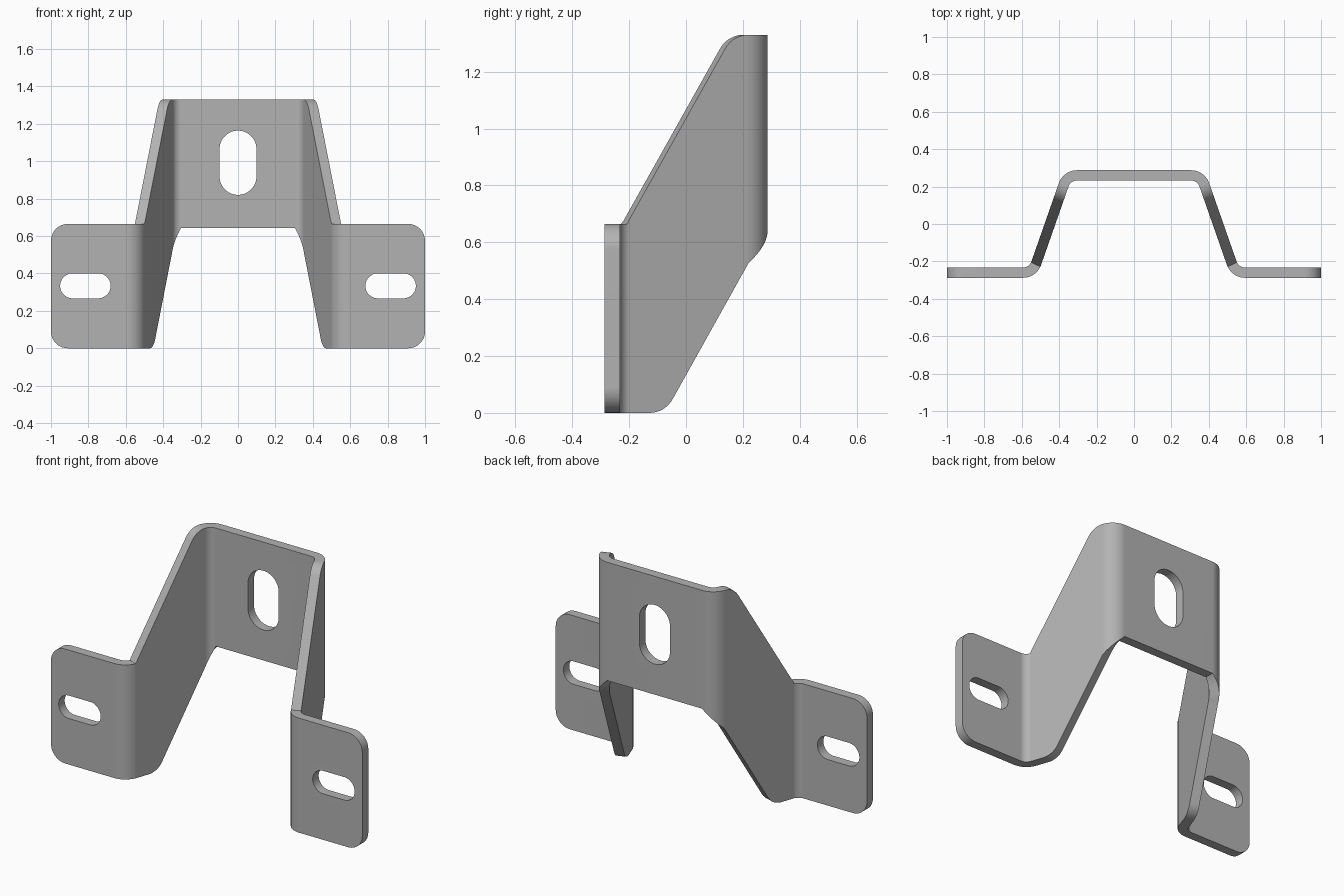
import bpy, bmesh, math
from mathutils import Vector

if "Cube" in bpy.data.objects:
    bpy.data.objects.remove(bpy.data.objects["Cube"], do_unlink=True)

THICK, BEND_R, HEIGHT, TAB_H = 0.055, 0.075, 1.33, 0.665
BEND = math.atan2(1, 0.35)
ARC = BEND_R * BEND
BACK, WEB = 0.305, 0.4446
TAIL = 1 - BACK - 2 * BEND_R * math.sin(BEND) - WEB * math.cos(BEND)
# Half of the bent strip, from the middle of the back: (length, turn)
SEGMENTS = [(BACK, 0), (ARC, -BEND), (WEB, 0), (ARC, BEND), (TAIL, 0)]
END = sum(length for length, turn in SEGMENTS)


def path_point(s):
    """Centre point and heading of the strip at distance s."""
    p, a = Vector((0, 0.26)), 0.0
    for length, turn in SEGMENTS:
        d = min(s, length)
        t = turn * d / length
        chord = d if abs(t) < 1e-6 else d * math.sin(t / 2) / (t / 2)
        p += chord * Vector((math.cos(a + t / 2), math.sin(a + t / 2)))
        a += t
        s -= d
        if s <= 1e-7:
            break
    return p, a


def web_s(y):
    """Distance along the strip at depth y on the slanted side."""
    start = BACK + ARC
    return start + (path_point(start)[0].y - y) / math.sin(BEND)


def fillet(corners, steps=8):
    """Polyline whose corners (s, z, radius) are rounded."""
    out = [Vector(corners[0][:2])]
    for a, b, c in zip(corners, corners[1:], corners[2:]):
        p = Vector(b[:2])
        if b[2] == 0:
            out.append(p)
            continue
        u, v = (Vector(a[:2]) - p).normalized(), (Vector(c[:2]) - p).normalized()
        half = u.angle(v) / 2
        centre = p + (u + v).normalized() * b[2] / math.sin(half)
        start = p + u * b[2] / math.tan(half) - centre
        end = p + v * b[2] / math.tan(half) - centre
        sweep = start.angle(end)
        for i in range(steps + 1):
            k = i / steps
            out.append(centre + (start * math.sin((1 - k) * sweep)
                                 + end * math.sin(k * sweep)) / math.sin(sweep))
    return out


def height_at(line, s):
    for a, b in zip(line, line[1:]):
        if s <= b.x + 1e-6:
            return a.y + (b.y - a.y) * max(0, s - a.x) / max(b.x - a.x, 1e-9)
    return line[-1].y


# Upper and lower edges of the flat strip
top_edge = fillet([(0, HEIGHT, 0), (web_s(0.156), HEIGHT, 0.1),
                   (web_s(-0.217), TAB_H, 0), (END, TAB_H, 0.09), (END, TAB_H / 2, 0)])
low_edge = fillet([(0, 0.643, 0), (BACK + ARC, 0.643, 0), (END, 0, 0)][:1]
                  + [(BACK, 0.643, 0), (BACK + ARC, 0.525, 0),
                     (web_s(-0.083), 0, 0.1), (END, 0, 0.09), (END, TAB_H / 2, 0)])

# Cross sections wherever an edge or a bend needs one
stations = {round(p.x, 5) for p in top_edge + low_edge if p.x > 0.01}
for start in (BACK, BACK + ARC + WEB):
    stations |= {round(start + ARC * i / 10, 5) for i in range(11)}
stations = sorted(stations)

bm = bmesh.new()
rings = []
for side, order in ((-1, reversed(stations)), (1, stations)):
    for s in order:
        p, a = path_point(s)
        n = Vector((-math.sin(a), math.cos(a))) * THICK / 2
        hi, lo = height_at(top_edge, s), height_at(low_edge, s)
        outer, inner = p + n, p - n
        rings.append([bm.verts.new((side * q.x, q.y, z)) for q, z in
                      ((outer, hi), (outer, lo), (inner, lo), (inner, hi))])
for r, t in zip(rings, rings[1:]):
    for i in range(4):
        j = (i + 1) % 4
        bm.faces.new((r[i], r[j], t[j], t[i]))
bm.faces.new(rings[0])
bm.faces.new(rings[-1])
bmesh.ops.recalc_face_normals(bm, faces=bm.faces)
mesh = bpy.data.meshes.new("bracket")
bm.to_mesh(mesh)
bm.free()
bracket = bpy.data.objects.new("bracket", mesh)
bpy.context.collection.objects.link(bracket)

# Plain grey metal
steel = bpy.data.materials.new("grey_metal")
steel.use_nodes = True
colour = (0.45, 0.45, 0.45, 1)
steel.diffuse_color = colour
steel.node_tree.nodes["Principled BSDF"].inputs["Base Color"].default_value = colour
mesh.materials.append(steel)


def cut_slot(x, y, z, half_x, half_z):
    """Cut a round-ended slot through the plate along y."""
    r = min(half_x, half_z)
    cutter_bm = bmesh.new()
    ring = []
    for i in range(32):
        a = 2 * math.pi * (i + 0.5) / 32
        c, s = math.cos(a), math.sin(a)
        ring.append(cutter_bm.verts.new((
            x + r * c + math.copysign(half_x - r, c), y - 0.1,
            z + r * s + math.copysign(half_z - r, s))))
    face = cutter_bm.faces.new(ring)
    grown = bmesh.ops.extrude_face_region(cutter_bm, geom=[face])["geom"]
    bmesh.ops.translate(cutter_bm, vec=(0, 0.2, 0),
                        verts=[g for g in grown if isinstance(g, bmesh.types.BMVert)])
    bmesh.ops.recalc_face_normals(cutter_bm, faces=cutter_bm.faces)
    cutter_mesh = bpy.data.meshes.new("slot_cutter")
    cutter_bm.to_mesh(cutter_mesh)
    cutter_bm.free()
    cutter_mesh.materials.append(steel)
    cutter = bpy.data.objects.new("slot_cutter", cutter_mesh)
    cutter.hide_render = True
    bpy.context.collection.objects.link(cutter)
    mod = bracket.modifiers.new("slot", "BOOLEAN")
    mod.operation, mod.solver, mod.object = "DIFFERENCE", "EXACT", cutter
    bpy.ops.object.modifier_apply(modifier=mod.name)
    bpy.data.objects.remove(cutter, do_unlink=True)


bpy.ops.object.select_all(action="DESELECT")
bracket.select_set(True)
bpy.context.view_layer.objects.active = bracket

# Upright slot in the back, level slots in the two tabs
cut_slot(0, 0.26, 0.992, 0.099, 0.172)
for side in (-1, 1):
    cut_slot(side * 0.816, -0.26, 0.334, 0.135, 0.067)

# Smooth bends, crisp cut edges
bpy.ops.object.shade_smooth_by_angle(angle=math.radians(30))
weighted = bracket.modifiers.new("flat_normals", "WEIGHTED_NORMAL")
weighted.keep_sharp = True
